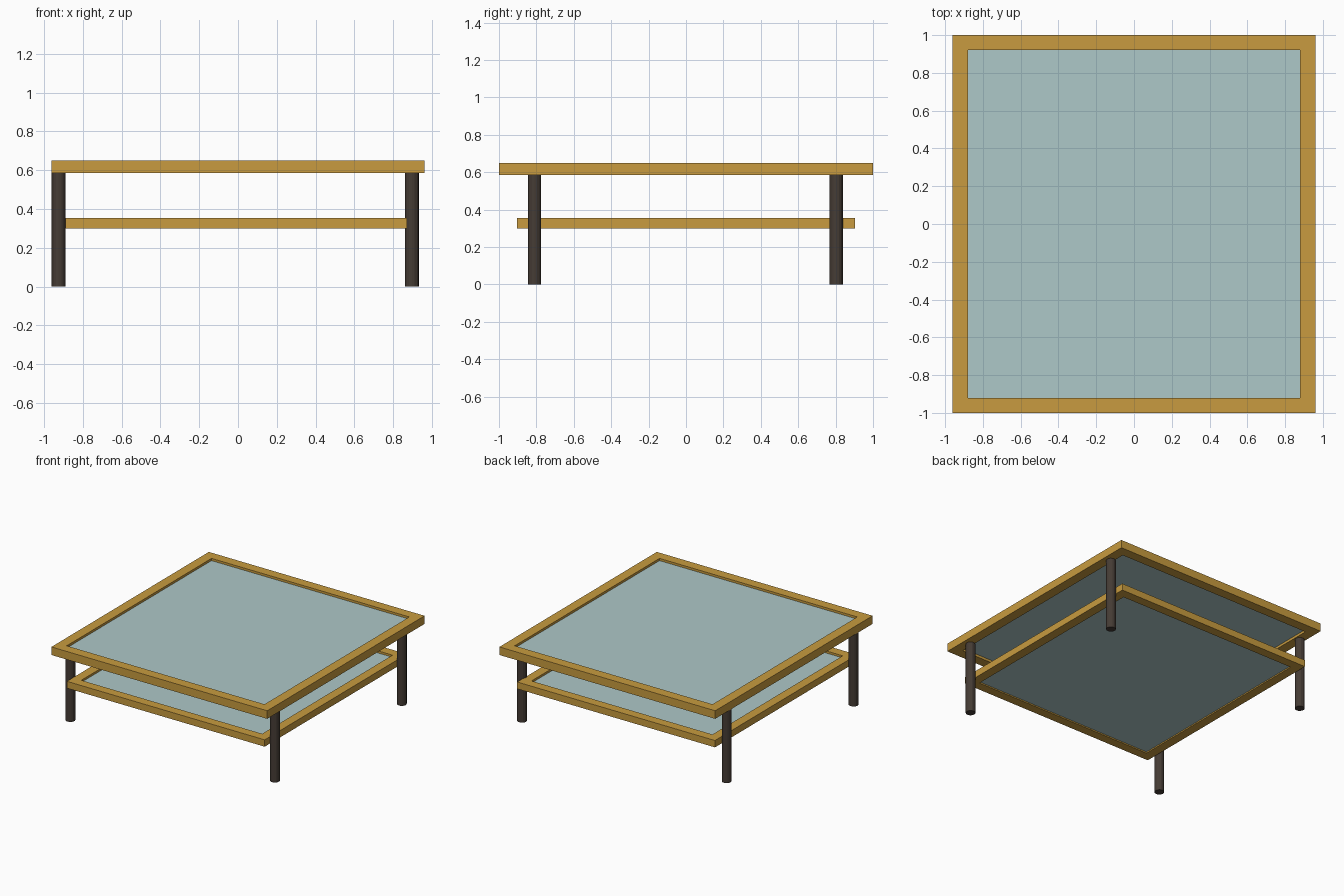
import bpy, bmesh

if "Cube" in bpy.data.objects:
    bpy.data.objects.remove(bpy.data.objects["Cube"])


def material(name, color):
    m = bpy.data.materials.new(name)
    m.diffuse_color = (*color, 1)
    m.use_nodes = True
    m.node_tree.nodes["Principled BSDF"].inputs["Base Color"].default_value = m.diffuse_color
    return m


WOOD = material("light_wood", (0.58, 0.33, 0.05))
GLASS = material("glass", (0.42, 0.58, 0.58))
DARK = material("dark_wood", (0.06, 0.045, 0.035))


def frame(name, cx, hx, hy, border, z0, z1):
    """Rectangular ring with a square section, centred on (cx, 0)."""
    bm = bmesh.new()
    loops = []
    for inset, z in ((0, z0), (0, z1), (border, z1), (border, z0)):
        x, y = hx - inset, hy - inset
        loops.append([bm.verts.new((cx + sx * x, sy * y, z))
                      for sx, sy in ((-1, -1), (1, -1), (1, 1), (-1, 1))])
    for i in range(4):
        a, b = loops[i], loops[(i + 1) % 4]
        for j in range(4):
            k = (j + 1) % 4
            bm.faces.new((a[j], a[k], b[k], b[j]))
    bmesh.ops.recalc_face_normals(bm, faces=bm.faces)
    mesh = bpy.data.meshes.new(name)
    bm.to_mesh(mesh)
    bm.free()
    mesh.materials.append(WOOD)
    bpy.context.collection.objects.link(bpy.data.objects.new(name, mesh))


def pane(name, cx, hx, hy, z0, z1):
    bpy.ops.mesh.primitive_cube_add(size=1, location=(cx, 0, (z0 + z1) / 2))
    ob = bpy.context.object
    ob.name = name
    ob.scale = (2 * hx, 2 * hy, z1 - z0)
    bpy.ops.object.transform_apply(location=False, rotation=False, scale=True)
    ob.data.materials.append(GLASS)


# Table top: frame with recessed glass
frame("top_frame", 0, 0.96, 1.0, 0.08, 0.585, 0.65)
pane("top_glass", 0, 0.88, 0.92, 0.605, 0.632)

# Lower shelf
frame("shelf_frame", -0.01, 0.88, 0.903, 0.075, 0.30, 0.355)
pane("shelf_glass", -0.01, 0.805, 0.828, 0.31, 0.338)

# Four round legs
for x, side in ((-0.924, "left"), (0.896, "right")):
    for y, end in ((-0.81, "front"), (0.803, "back")):
        bpy.ops.mesh.primitive_cylinder_add(
            vertices=16, radius=0.036, depth=0.585, location=(x, y, 0.2925))
        leg = bpy.context.object
        leg.name = f"{end}_{side}_leg"
        leg.data.materials.append(DARK)
